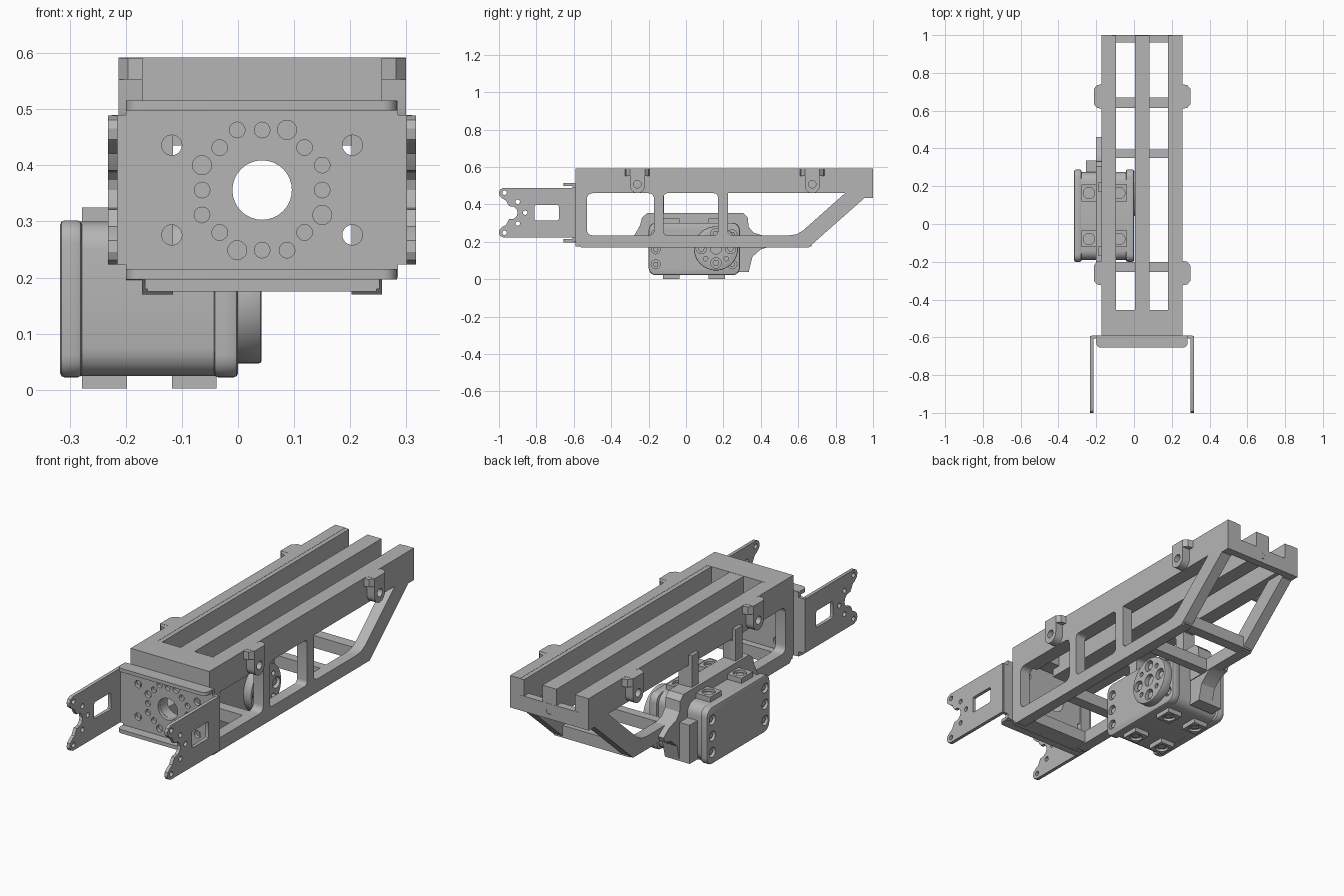
import bpy, bmesh, math
from mathutils import Vector

if "Cube" in bpy.data.objects:
    bpy.data.objects.remove(bpy.data.objects["Cube"])

grey = bpy.data.materials.new("machined grey")
grey.use_nodes = True
grey.diffuse_color = (0.46, 0.46, 0.46, 1)
grey.node_tree.nodes["Principled BSDF"].inputs["Base Color"].default_value = (0.46, 0.46, 0.46, 1)

MID = 0.043  # centre line of the frame
LEFT, RIGHT = 0.257, -0.171
TOP = 0.592


def prism(name, outlines, lo, hi, axis="x"):
    """Extrude flat outlines along an axis: x takes (y,z), y takes (x,z), z takes (x,y)."""
    place = {"x": lambda a, b, t: (t, a, b),
             "y": lambda a, b, t: (a, t, b),
             "z": lambda a, b, t: (a, b, t)}[axis]
    bm = bmesh.new()
    for pts in outlines:
        face = bm.faces.new([bm.verts.new(place(a, b, lo)) for a, b in pts])
        new = bmesh.ops.extrude_face_region(bm, geom=[face])["geom"]
        verts = [v for v in new if isinstance(v, bmesh.types.BMVert)]
        bmesh.ops.translate(bm, verts=verts, vec=Vector(place(0, 0, hi - lo)))
    bmesh.ops.recalc_face_normals(bm, faces=bm.faces)
    mesh = bpy.data.meshes.new(name)
    bm.to_mesh(mesh)
    bm.free()
    mesh.materials.append(grey)
    ob = bpy.data.objects.new(name, mesh)
    bpy.context.collection.objects.link(ob)
    return ob


def rect(a0, a1, b0, b1):
    return [(a0, b0), (a1, b0), (a1, b1), (a0, b1)]


def circle(a, b, r, n=24):
    return [(a + r * math.cos(2 * math.pi * i / n), b + r * math.sin(2 * math.pi * i / n)) for i in range(n)]


def rounded(a0, a1, b0, b1, r, n=5):
    pts = []
    for k, (a, b) in enumerate(rect(a0 + r, a1 - r, b0 + r, b1 - r)):
        for i in range(n + 1):
            t = math.pi * (1 + k / 2 + i / n / 2)
            pts.append((a + r * math.cos(t), b + r * math.sin(t)))
    return pts


def box(name, x0, x1, y0, y1, z0, z1):
    return prism(name, [rect(x0, x1, y0, y1)], z0, z1, "z")


def apply(ob, mod):
    bpy.context.view_layer.objects.active = ob
    bpy.ops.object.modifier_apply(modifier=mod.name)


def cut(ob, outlines, lo, hi, axis="x"):
    cutter = prism("cutter", outlines, lo, hi, axis)
    cutter.hide_render = True
    mod = ob.modifiers.new("cut", "BOOLEAN")
    mod.operation, mod.solver, mod.object = "DIFFERENCE", "EXACT", cutter
    apply(ob, mod)
    bpy.data.objects.remove(cutter)


def bevel(ob, width, segments=3):
    mod = ob.modifiers.new("bevel", "BEVEL")
    mod.width, mod.segments = width, segments
    apply(ob, mod)


# Side trusses with three windows each
outline = [(-0.56, 0.17), (0.655, 0.17), (0.955, 0.435), (1, 0.435), (1, TOP), (-0.59, TOP), (-0.59, 0.2)]
windows = [rounded(-0.53, -0.17, 0.235, 0.46, 0.03),
           rounded(-0.12, 0.17, 0.235, 0.46, 0.02),
           [(0.225, 0.25), (0.24, 0.235), (0.55, 0.235), (0.59, 0.24), (0.625, 0.26), (0.85, 0.46), (0.225, 0.46)]]
for name, x0, x1 in (("left_truss", LEFT - 0.055, LEFT), ("right_truss", RIGHT, RIGHT + 0.055)):
    truss = prism(name, [outline], x0, x1)
    cut(truss, windows, x0 - 0.1, x1 + 0.1)

# Top beams, front deck and rear tie
for name, x in (("right_beam", RIGHT), ("centre_beam", 0.005), ("left_beam", LEFT - 0.076)):
    box(name, x, x + 0.076, -0.5, 0.999, 0.46, TOP - 0.001)
box("front_deck", RIGHT, LEFT, -0.59, -0.455, 0.5, TOP)
tie = box("rear_tie", RIGHT, LEFT, 0.962, 1, 0.435, 0.51)
cut(tie, [circle(MID, 0.472, 0.015)], 0.9, 1.1, "y")

# Lower cross bars
for i, (y0, y1) in enumerate([(-0.59, -0.5), (-0.255, -0.2), (0.35, 0.395), (0.615, 0.67)]):
    box(f"cross_bar_{i + 1}", RIGHT + 0.01, LEFT - 0.01, y0, y1, 0.175, 0.235)

# Front wall with through holes
corners = [(MID + sx * 0.161, 0.356 + sz * 0.08) for sx in (-1, 1) for sz in (-1, 1)]
hub = [circle(MID, 0.356, 0.053, 32)]
bolts = [circle(x, z, 0.018) for x, z in corners]
wall = box("front_wall", RIGHT + 0.005, LEFT - 0.005, -0.589, -0.535, 0.18, 0.55)
cut(wall, hub + bolts, -0.7, -0.5, "y")

# Lugs with cross holes on both sides of the beams
for y in (-0.26, 0.675):
    for side, edge in (("left", LEFT), ("right", RIGHT)):
        out = 1 if side == "left" else -1
        tab = [(y + 0.04, TOP), (y - 0.04, TOP)] + \
              [(y + 0.04 * math.cos(t), 0.5 + 0.04 * math.sin(t))
               for t in (math.pi * (1 + i / 10) for i in range(11))]
        lug = prism(side + "_lug", [tab], *sorted((edge - out * 0.01, edge + out * 0.042)))
        cut(lug, [circle(y, 0.508, 0.02)], *sorted((edge, edge + out * 0.1)))
        prism(side + "_lug_wing", [[(edge, y - 0.065), (edge, y + 0.065), (edge + out * 0.025, y + 0.06),
              (edge + out * 0.042, y + 0.04), (edge + out * 0.042, y - 0.04), (edge + out * 0.025, y - 0.06)]],
              0.553, TOP - 0.001, "z")

# Bent front bracket: plate with bolt circle, lips and forked ears
plate = prism("bracket_plate", [[(-0.225, 0.223), (-0.2, 0.223), (-0.2, 0.2), (0.285, 0.2), (0.285, 0.223),
              (0.31, 0.223), (0.31, 0.49), (0.285, 0.49), (0.285, 0.515), (-0.2, 0.515), (-0.2, 0.49),
              (-0.225, 0.49)]], -0.607, -0.59, "y")
ring = []
for i in range(16):
    t = math.pi * i / 8
    r = 0.116 if i % 2 else 0.107
    ring.append(circle(MID + r * math.cos(t), 0.356 + r * math.sin(t), 0.017 if i % 4 == 3 else 0.014, 16))
cut(plate, hub + bolts + ring, -0.7, -0.585, "y")
for name, z in (("lower_lip", 0.197), ("upper_lip", 0.498)):
    prism(name, [rounded(-0.2, 0.283, -0.655, -0.592, 0.025)], z, z + 0.018, "z")

half = [(-0.592, 0.133), (-0.975, 0.133), (-0.993, 0.125), (-1, 0.11), (-0.997, 0.09), (-0.98, 0.075),
        (-0.962, 0.065), (-0.955, 0.05), (-0.945, 0.035), (-0.92, 0.032), (-0.905, 0.018)]
fork = [(y, 0.356 + z) for y, z in half] + [(-0.9, 0.356)] + [(y, 0.356 - z) for y, z in reversed(half)]
ear_holes = [rounded(-0.81, -0.68, 0.315, 0.397, 0.008, 2), circle(-0.86, 0.356, 0.012, 16)]
ear_holes += [circle(y, 0.356 + s * z, 0.012, 16) for s in (-1, 1) for y, z in ((-0.97, 0.107), (-0.9, 0.058))]
for name, x in (("right_ear", -0.232), ("left_ear", 0.3)):
    ear = prism(name, [fork], x, x + 0.017)
    cut(ear, ear_holes, x - 0.1, x + 0.1)

# Actuator cradle joined to the right truss
cradle = [(-0.31, 0.2), (-0.27, 0.245), (-0.245, 0.29), (-0.235, 0.33), (-0.205, 0.355), (0.305, 0.355), (0.33, 0.33),
          (0.335, 0.28), (0.36, 0.25), (0.42, 0.23), (0.46, 0.2), (0.45, 0.175), (0.4, 0.16), (0.355, 0.12),
          (0.335, 0.04), (0.28, 0.04), (0.28, 0.18)]
prism("cradle", [cradle], -0.2, -0.12)
box("cradle_block", -0.255, -0.12, 0.27, 0.336, 0.04, 0.23)
for y in (-0.17, 0.17):
    box("cradle_post", -0.188, RIGHT + 0.01, y, y + 0.053, 0.3, 0.51)

# Actuator: body, end caps with corner screws
body = prism("actuator_body", [rounded(-0.19, 0.275, 0.025, 0.3, 0.05)], -0.285, -0.04)
screws = [circle(y, z, 0.024, 20) for y in (-0.162, 0.248) for z in (0.08, 0.16, 0.24)]
heads = [circle(y, z, 0.015, 6) for y in (-0.162, 0.248) for z in (0.08, 0.16, 0.24)]
for name, x0, x1, face, d in (("outer_cap", -0.317, -0.278, -0.317, 0.02), ("inner_cap", -0.043, 0, 0, -0.02)):
    cap = prism(name, [rounded(-0.2, 0.288, 0.022, 0.302, 0.04)], x0, x1)
    bevel(cap, 0.008, 2)
    cut(cap, screws, *sorted((face - d, face + d)))
    prism(name + "_screws", heads, *sorted((face + d * 0.4, face + d * 1.1)))

# Mounting pads with screws above and below the actuator
for z0, z1, zf in ((0.002, 0.04, 0.002), (0.285, 0.325, 0.325)):
    for x0 in (-0.278, -0.118):
        for y0 in (-0.123, 0.12):
            pad = box("mount_pad", x0, x0 + 0.08, y0, y0 + 0.088, z0, z1)
            cut(pad, [circle(x0 + 0.04, y0 + 0.044, 0.03)], zf - 0.012, zf + 0.012, "z")
            mid = (z0 + z1) / 2
            prism("pad_screw", [circle(x0 + 0.04, y0 + 0.044, 0.02, 6)], mid - 0.012, mid + 0.012, "z")

# Output horn with screw holes
horn = prism("output_horn", [circle(0.16, 0.165, 0.118, 48)], -0.01, 0.042)
bevel(horn, 0.005, 2)
around = [(0.16 + 0.078 * math.cos(t), 0.165 + 0.078 * math.sin(t))
          for t in (math.pi * i / 4 for i in range(8))]
cut(horn, [circle(y, z, 0.012 if i % 2 else 0.028, 20) for i, (y, z) in enumerate(around)]
    + [circle(0.16, 0.165, 0.03)], 0.02, 0.1)
prism("horn_screws", [circle(y, z, 0.018, 6) for y, z in around[::2]], 0.015, 0.032)

# Smooth the round surfaces, keep edges sharp
bpy.ops.object.select_all(action="DESELECT")
for ob in bpy.context.collection.objects:
    if ob.type == "MESH" and ob.data.materials and ob.data.materials[0] == grey:
        ob.select_set(True)
        bpy.context.view_layer.objects.active = ob
bpy.ops.object.shade_smooth_by_angle(angle=math.radians(30))
